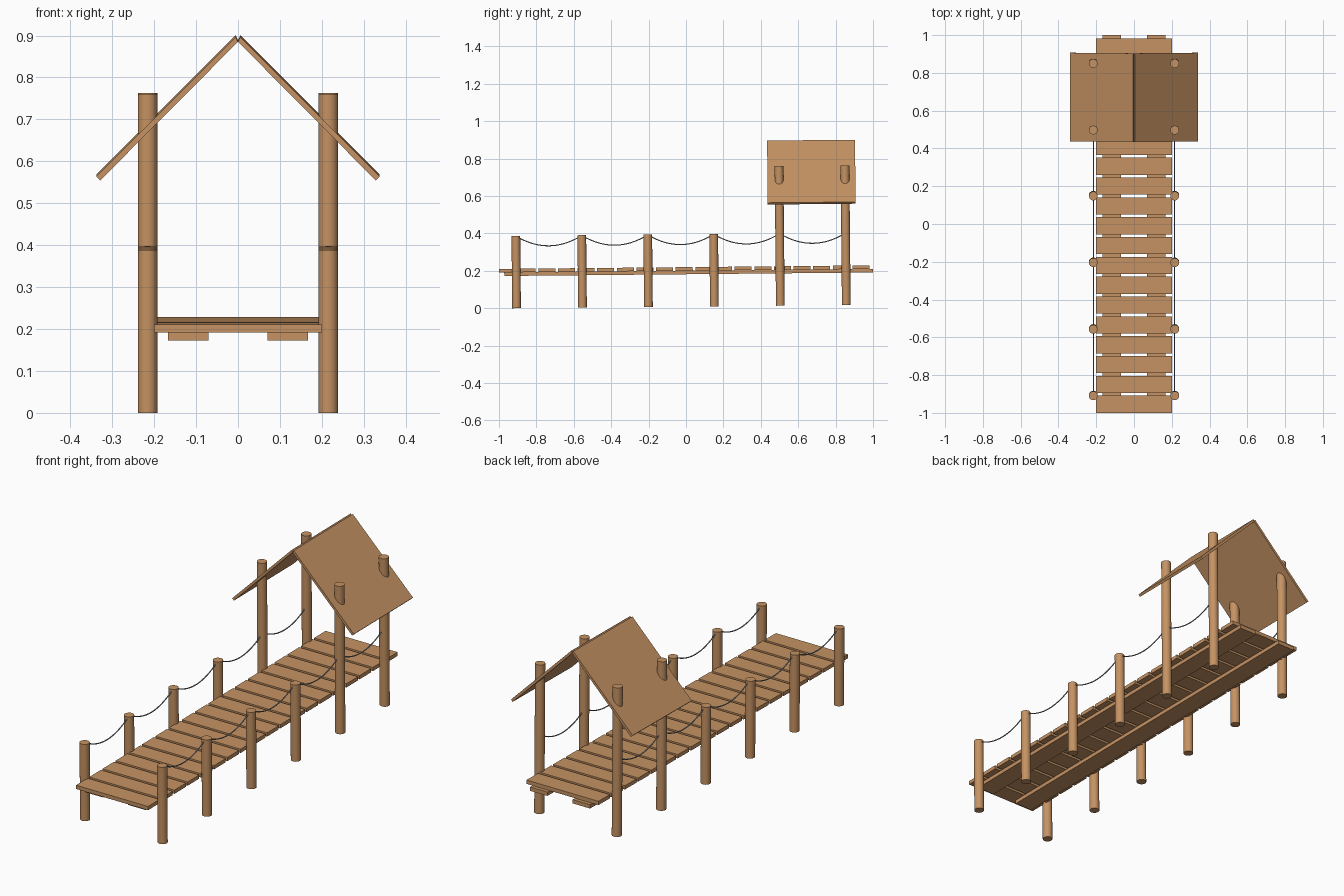
import bpy, bmesh, math
from mathutils import Matrix, Vector

if "Cube" in bpy.data.objects:
    bpy.data.objects.remove(bpy.data.objects["Cube"])

# the whole bridge leans very slightly upward towards the back
TILT = Matrix.Translation((0, 0, 0.0088)) @ Matrix.Rotation(0.0095, 4, 'X')


def material(name, rgb):
    m = bpy.data.materials.new(name)
    m.diffuse_color = (*rgb, 1)
    m.use_nodes = True
    m.node_tree.nodes["Principled BSDF"].inputs["Base Color"].default_value = m.diffuse_color
    return m


WOOD = material("brown wood", (0.56, 0.29, 0.125))
ROPE = material("grey rope", (0.30, 0.32, 0.35))


def finish(name, bm, mat, smooth=False):
    bmesh.ops.recalc_face_normals(bm, faces=bm.faces[:])
    bm.transform(TILT)
    me = bpy.data.meshes.new(name)
    bm.to_mesh(me)
    bm.free()
    me.materials.append(mat)
    ob = bpy.data.objects.new(name, me)
    bpy.context.collection.objects.link(ob)
    if smooth:
        bpy.ops.object.select_all(action='DESELECT')
        ob.select_set(True)
        bpy.context.view_layer.objects.active = ob
        bpy.ops.object.shade_smooth_by_angle(angle=math.radians(40))
    return ob


def box(name, x, y, z):
    bm = bmesh.new()
    size = Vector((x[1] - x[0], y[1] - y[0], z[1] - z[0]))
    mid = Vector((sum(x) / 2, sum(y) / 2, sum(z) / 2))
    bmesh.ops.create_cube(bm, size=1, matrix=Matrix.Translation(mid) @ Matrix.Diagonal((*size, 1)))
    finish(name, bm, WOOD)


def post(name, x, y, height):
    bm = bmesh.new()
    bmesh.ops.create_cone(bm, cap_ends=True, segments=32, radius1=0.0233, radius2=0.0233,
                          depth=height, matrix=Matrix.Translation((x, y, height / 2)))
    finish(name, bm, WOOD, True)


def rope(name, x, y0, y1, top, sag, radius=0.0028, steps=16, sides=8):
    # tube swept along a hanging parabola
    bm = bmesh.new()
    rings = []
    for i in range(steps + 1):
        t = i / steps * 2 - 1
        c = Vector((x, (y0 + y1) / 2 + t * (y1 - y0) / 2, top - sag * (1 - t * t)))
        slope = math.atan2(2 * sag * t, (y1 - y0) / 2)
        up = Vector((0, -math.sin(slope), math.cos(slope)))
        rings.append([bm.verts.new(c + radius * (math.cos(a) * Vector((1, 0, 0)) + math.sin(a) * up))
                      for a in (2 * math.pi * k / sides for k in range(sides))])
    for a, b in zip(rings, rings[1:]):
        for k in range(sides):
            n = (k + 1) % sides
            bm.faces.new((a[k], a[n], b[n], b[k]))
    bm.faces.new(rings[0])
    bm.faces.new(rings[-1])
    finish(name, bm, ROPE, True)


# deck planks
for i in range(19):
    y = -0.998 + i * 0.105
    box(f"deck_plank_{i + 1}", (-0.2, 0.2), (y, y + 0.091), (0.192, 0.211))

post_y = [-0.906 + i * 0.3526 for i in range(6)]
for side, s in (("left", -1), ("right", 1)):
    # beam under the deck
    box(f"{side}_beam", sorted((s * 0.07, s * 0.167)), (-0.97, 1.002), (0.173, 0.192))
    # posts, the last two pairs carry the roof
    for i, y in enumerate(post_y):
        post(f"{side}_post_{i + 1}", s * 0.2155, y, 0.387 if i < 4 else 0.746)
    # hanging ropes between posts
    for i in range(5):
        rope(f"{side}_rope_{i + 1}", s * 0.2135, post_y[i] + 0.008, post_y[i + 1] - 0.008, 0.381, 0.049)
    # roof panel: sloped 45 degrees
    bm = bmesh.new()
    profile = [(0.0055, 0.8835), (0.338, 0.551), (0.3285, 0.5415), (-0.002 + 0.002, 0.872)]
    lo, hi = ([bm.verts.new((s * x, y, z)) for x, z in profile] for y in (0.442, 0.912))
    bm.faces.new(lo)
    bm.faces.new(hi)
    for k in range(4):
        n = (k + 1) % 4
        bm.faces.new((lo[k], lo[n], hi[n], hi[k]))
    finish(f"{side}_roof_panel", bm, WOOD)
